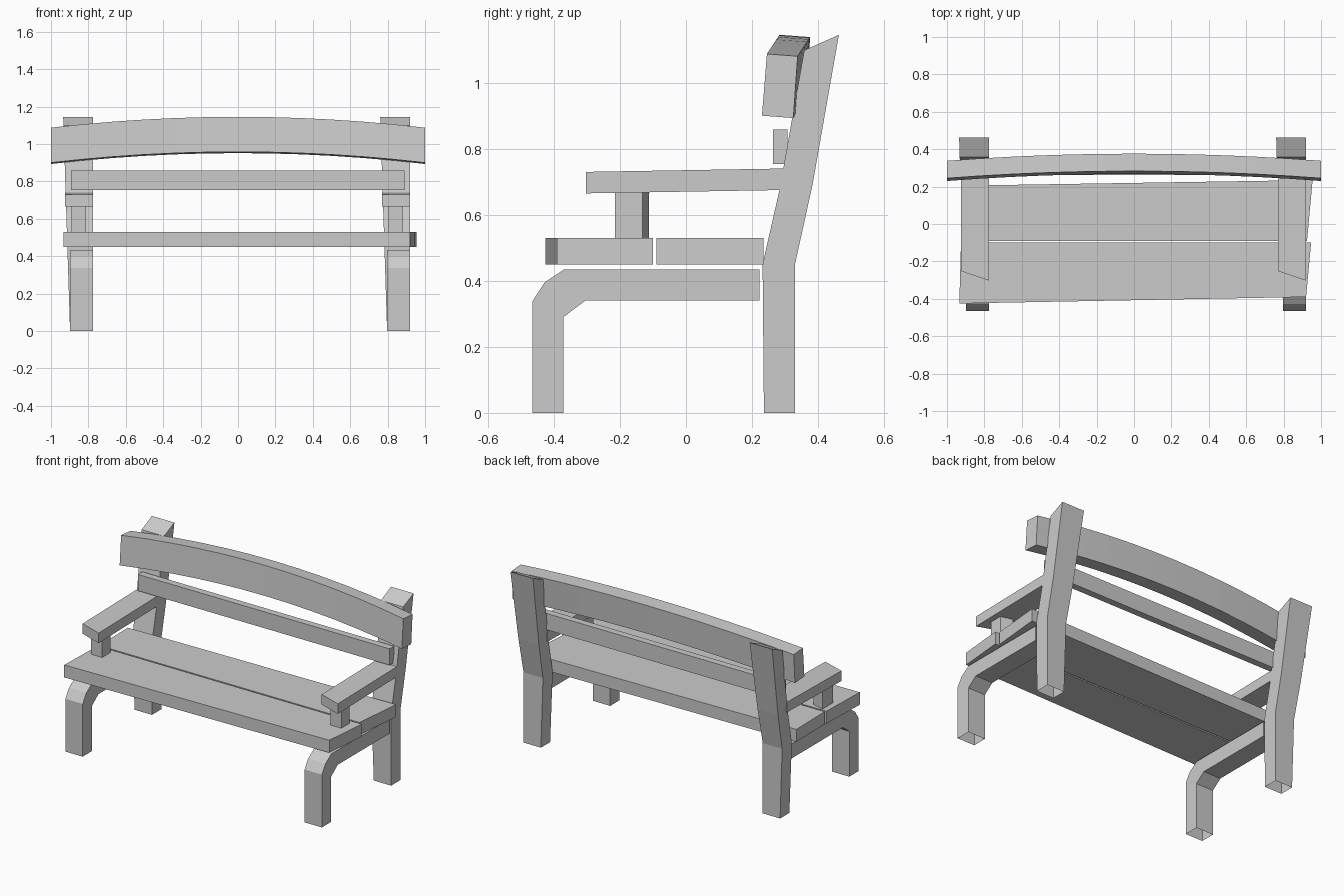
import bpy, bmesh
from mathutils import Vector

if "Cube" in bpy.data.objects:
    bpy.data.objects.remove(bpy.data.objects["Cube"])


def solid(name, a, b, open_bottom=False):
    """Bridge two matching outlines into a closed solid."""
    bm = bmesh.new()
    va = [bm.verts.new(p) for p in a]
    vb = [bm.verts.new(p) for p in b]
    bm.faces.new(va)
    bm.faces.new(vb[::-1])
    n = len(va)
    for i in range(n):
        j = (i + 1) % n
        bm.faces.new((va[i], vb[i], vb[j], va[j]))
    bmesh.ops.recalc_face_normals(bm, faces=bm.faces)
    if open_bottom:
        low = [f for f in bm.faces if all(v.co.z < 0.001 for v in f.verts)]
        bmesh.ops.delete(bm, geom=low, context='FACES_ONLY')
    me = bpy.data.meshes.new(name)
    bm.to_mesh(me)
    bm.free()
    ob = bpy.data.objects.new(name, me)
    bpy.context.collection.objects.link(ob)
    return ob


def slab(name, plan, z0, z1):
    """Plank from a plan outline in x, y."""
    return solid(name, [(x, y, z0) for x, y in plan], [(x, y, z1) for x, y in plan])


def copy_right(ob, dx=1.695):
    """Repeat a left part on the right side."""
    c = ob.copy()
    c.data = ob.data.copy()
    c.name = ob.name.replace("left", "right")
    c.location.x = dx
    bpy.context.collection.objects.link(c)


# Front legs with bent seat supports
leg = [(-.465, 0), (-.371, 0), (-.371, .29), (-.305, .34), (.222, .34),
       (.222, .434), (-.37, .434), (-.428, .395), (-.465, .338)]
copy_right(solid("front_leg_left", [(-.898, y, z) for y, z in leg],
                 [(-.775, y, z) for y, z in leg], True))

# Back legs, leaning back and widening outward toward the top
post = [(.236, 0), (.33, 0), (.33, .45), (.383, .69), (.463, 1.145),
        (.358, 1.098), (.283, .675), (.232, .45)]
copy_right(solid("back_leg_left", [(-.898 - .032 * z, y, z) for y, z in post],
                 [(-.775, y, z) for y, z in post], True))

# Seat planks, slightly crooked
slab("seat_plank_front", [(-.934, -.425), (.92, -.39), (.947, -.1), (-.925, -.1)], .45, .53)
slab("seat_plank_back", [(-.92, -.09), (.925, -.09), (.955, .235), (-.925, .205)], .45, .53)

# Armrests with angled front ends
arm = [(-.925, -.252), (-.775, -.303), (-.775, .3), (-.925, .3)]
copy_right(solid("armrest_left",
                 [(x, y, .670 + .017 * y) for x, y in arm],
                 [(x, y, .735 + .017 * y) for x, y in arm]))

# Armrest supports
copy_right(slab("arm_support_left",
                [(-.89, -.215), (-.812, -.215), (-.812, -.132), (-.89, -.112)], .53, .67))

# Narrow back rail
slab("back_rail", [(-.893, .263), (.89, .263), (.89, .307), (-.893, .307)], .753, .858)

# Curved top rail, arched up and bowed back
bm = bmesh.new()
section = [(.245, 1.087), (.338, 1.08), (.325, .893), (.23, .9)]
rings = []
N = 12
for i in range(N + 1):
    x = -1 + 2 * i / N
    k = 1 - x * x
    rings.append([bm.verts.new((x, y + .038 * k, z + .058 * k)) for y, z in section])
for a, b in zip(rings, rings[1:]):
    for i in range(4):
        j = (i + 1) % 4
        bm.faces.new((a[i], b[i], b[j], a[j]))
bm.faces.new(rings[0])
bm.faces.new(rings[-1][::-1])
bmesh.ops.recalc_face_normals(bm, faces=bm.faces)
me = bpy.data.meshes.new("top_rail")
bm.to_mesh(me)
bm.free()
bpy.context.collection.objects.link(bpy.data.objects.new("top_rail", me))
